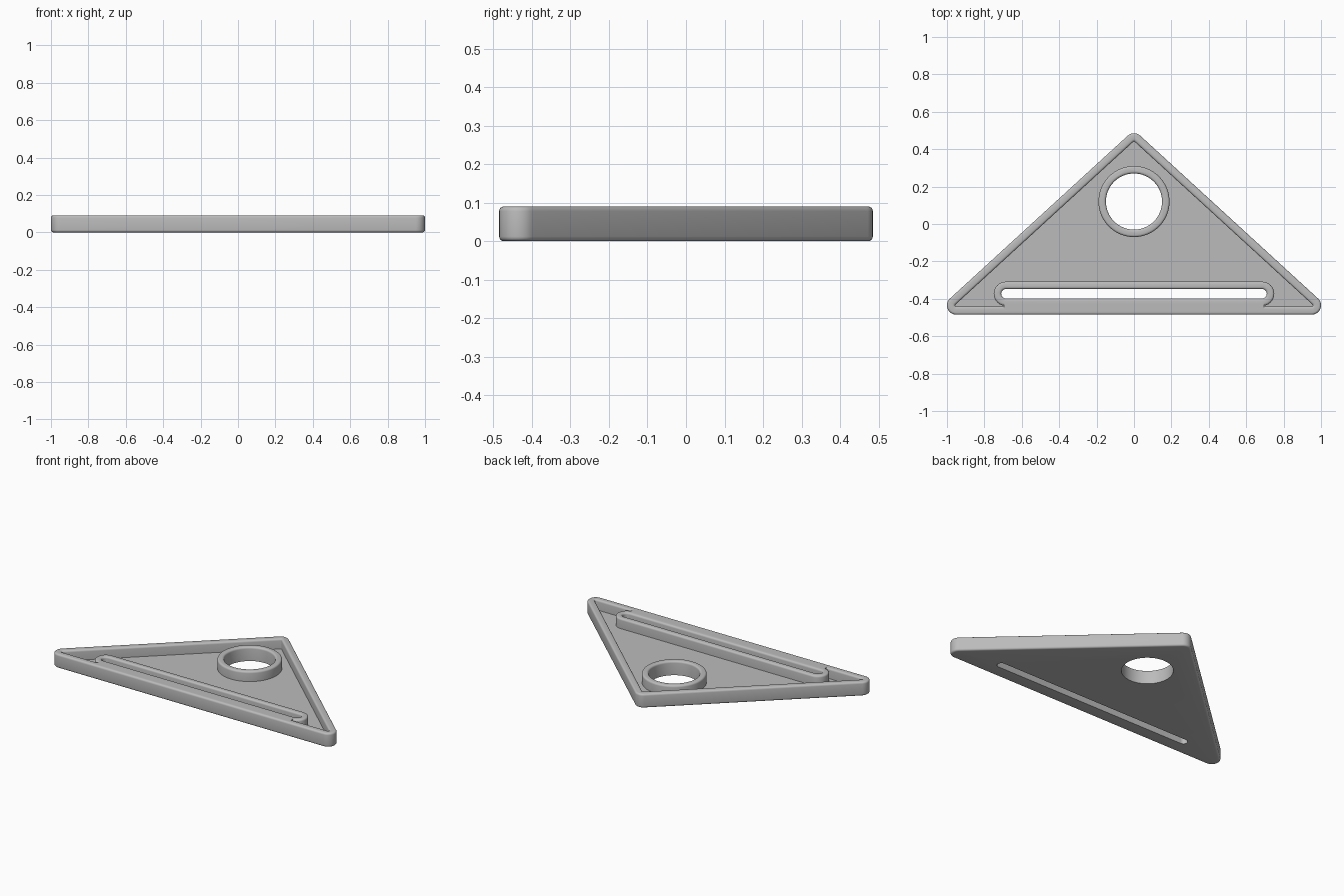
import bpy, bmesh, math

cube = bpy.data.objects.get("Cube")
if cube:
    bpy.data.objects.remove(cube, do_unlink=True)

HEIGHT, FLOOR, EDGE = 0.09, 0.025, 0.012
TRIANGLE = [(-0.95, -0.435), (0.95, -0.435), (0, 0.435)]
SLOT = [(-0.685, -0.373), (0.685, -0.373)]
HOLE = [(0, 0.12)]

grey = bpy.data.materials.new("matte grey")
grey.use_nodes = True
colour = (0.5, 0.5, 0.5, 1)
grey.diffuse_color = colour
grey.node_tree.nodes["Principled BSDF"].inputs["Base Color"].default_value = colour


def outline(corners, radius):
    """Counter-clockwise outline at a distance around a point, line or polygon."""
    if len(corners) == 1:
        x, y = corners[0]
        angles = [math.tau * i / 64 for i in range(64)]
        return [(x + radius * math.cos(a), y + radius * math.sin(a)) for a in angles]
    points, n = [], len(corners)
    for i, (x, y) in enumerate(corners):
        px, py = corners[i - 1]
        nx, ny = corners[(i + 1) % n]
        start = math.atan2(px - x, y - py)
        sweep = (math.atan2(x - nx, ny - y) - start) % math.tau
        for k in range(13):
            a = start + sweep * k / 12
            points.append((x + radius * math.cos(a), y + radius * math.sin(a)))
    return points


def loft(name, corners, layers):
    """Closed solid through (radius, z) layers."""
    bm = bmesh.new()
    rings = [[bm.verts.new((x, y, z)) for x, y in outline(corners, r)] for r, z in layers]
    for low, high in zip(rings, rings[1:]):
        for i in range(len(low)):
            j = (i + 1) % len(low)
            bm.faces.new((low[i], low[j], high[j], high[i]))
    bm.faces.new(rings[0][::-1])
    bm.faces.new(rings[-1])
    mesh = bpy.data.meshes.new(name)
    bm.to_mesh(mesh)
    bm.free()
    mesh.materials.append(grey)
    obj = bpy.data.objects.new(name, mesh)
    bpy.context.collection.objects.link(obj)
    return obj


def rounded(radius, flare=False):
    """Quarter-round layers at the top: inward for solids, outward for cutters."""
    layers = []
    for k in range(5):
        a = math.pi / 2 * k / 4
        change = EDGE * (1 - math.cos(a))
        layers.append((radius + change if flare else radius - change,
                       HEIGHT - EDGE + EDGE * math.sin(a)))
    return layers


def cutter(name, corners, radius, bottom):
    layers = [(radius, bottom)] + rounded(radius, True)
    return loft(name, corners, layers + [(layers[-1][0], HEIGHT + 0.05)])


def combine(target, other, operation):
    mod = target.modifiers.new(operation.title(), 'BOOLEAN')
    mod.operation, mod.solver, mod.object = operation, 'EXACT', other
    bpy.context.view_layer.objects.active = target
    bpy.ops.object.modifier_apply(modifier=mod.name)
    bpy.data.objects.remove(other, do_unlink=True)


# Outer slab with rounded top and bottom edges
top = rounded(0.05)
body = loft("triangle_tray", TRIANGLE, [(r, HEIGHT - z) for r, z in top[::-1]] + top)

# Recessed floor inside the rim
combine(body, cutter("pocket", TRIANGLE, 0.006, FLOOR), 'DIFFERENCE')

# Raised collars around the round hole and the long slot
base = FLOOR - 0.01
combine(body, loft("hole_collar", HOLE, [(0.19, base)] + rounded(0.19)), 'UNION')
combine(body, loft("slot_collar", SLOT, [(0.065, base)] + rounded(0.065)), 'UNION')

# Web joining the slot collar to the front rim
web = [(-0.69, -0.46), (0.69, -0.46), (0.69, -0.39), (-0.69, -0.39)]
combine(body, loft("front_web", web, [(0.005, base), (0.005, HEIGHT)]), 'UNION')

# Through openings
combine(body, cutter("round_hole", HOLE, 0.15, -0.05), 'DIFFERENCE')
combine(body, cutter("long_slot", SLOT, 0.025, -0.05), 'DIFFERENCE')

bpy.ops.object.select_all(action='DESELECT')
body.select_set(True)
bpy.context.view_layer.objects.active = body
bpy.ops.object.shade_smooth_by_angle(angle=math.radians(35))
